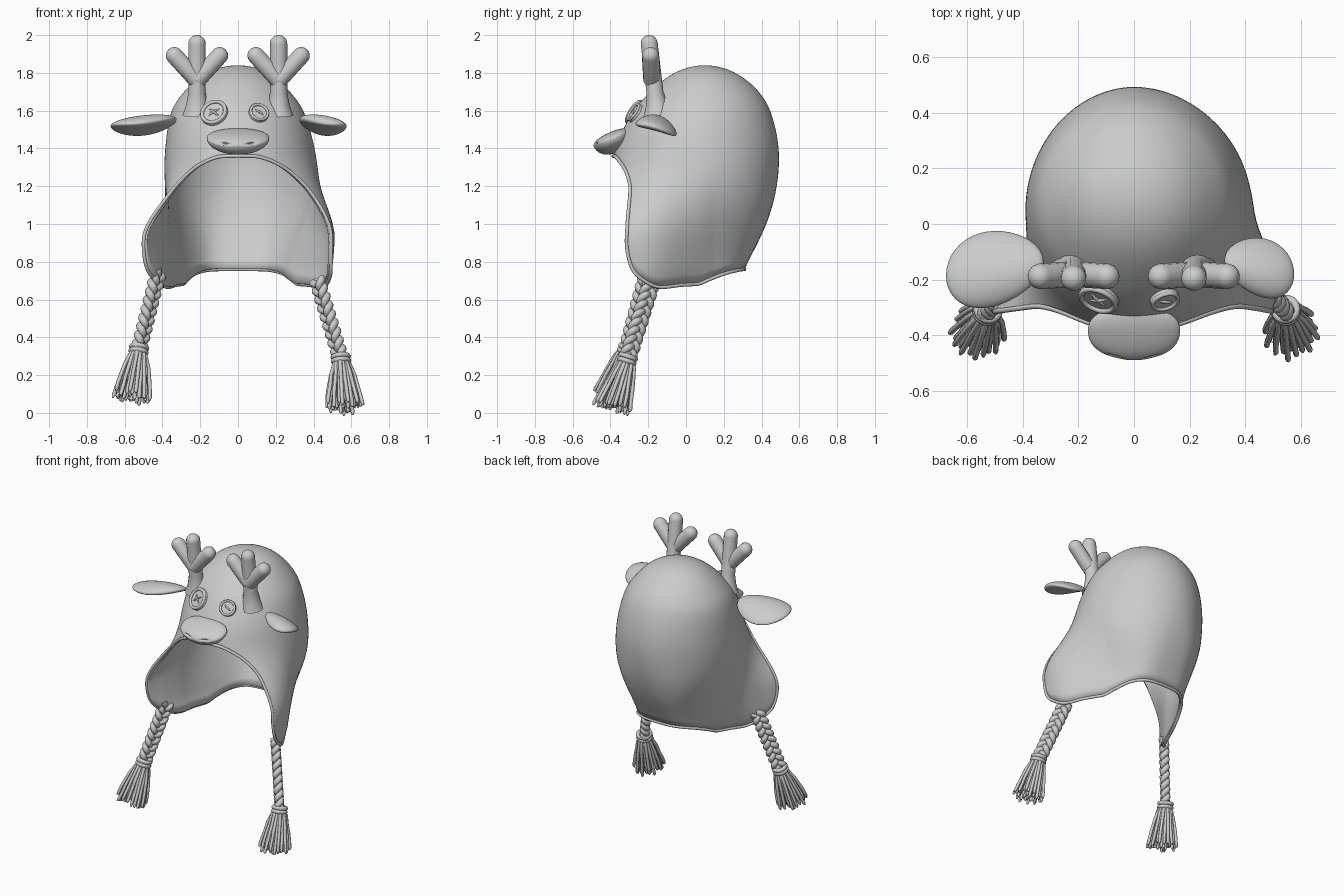
import bpy, bmesh, math, random
from mathutils import Vector, Matrix

random.seed(4)
cube = bpy.data.objects.get("Cube")
if cube:
    bpy.data.objects.remove(cube)

grey = bpy.data.materials.new("felt grey")
grey.use_nodes = True
grey.diffuse_color = (0.6, 0.6, 0.6, 1)
grey.node_tree.nodes["Principled BSDF"].inputs["Base Color"].default_value = (0.6, 0.6, 0.6, 1)


def finish(name, bm):
    mesh = bpy.data.meshes.new(name)
    for f in bm.faces:
        f.smooth = True
    bm.to_mesh(mesh)
    bm.free()
    mesh.materials.append(grey)
    obj = bpy.data.objects.new(name, mesh)
    bpy.context.collection.objects.link(obj)
    return obj


def tubes(name, paths, radius, sides=2, cyclic=False):
    """One curve object; each path is a list of (point, radius factor)."""
    cu = bpy.data.curves.new(name, 'CURVE')
    cu.dimensions = '3D'
    cu.bevel_depth = radius
    cu.bevel_resolution = sides
    cu.use_fill_caps = True
    for path in paths:
        sp = cu.splines.new('POLY')
        sp.points.add(len(path) - 1)
        sp.use_cyclic_u = cyclic
        sp.use_smooth = True
        for pt, (co, r) in zip(sp.points, path):
            pt.co = (*co, 1)
            pt.radius = r
    cu.materials.append(grey)
    obj = bpy.data.objects.new(name, cu)
    bpy.context.collection.objects.link(obj)
    return obj


def rod(start, end, r, base=1.0):
    """Straight path with a rounded far end."""
    start, end = Vector(start), Vector(end)
    d = (end - start).normalized()
    path = [(start, base), (start.lerp(end, 0.12), 1 + (base - 1) * 0.4), (start.lerp(end, 0.28), 1)]
    for k in range(8):
        a = k / 7 * math.pi / 2
        path.append((end + d * r * (math.sin(a) - 1), max(math.cos(a), 0.02)))
    return path


def sample(keys, table, x):
    """Cubic interpolation of table rows at x."""
    x = min(max(x, keys[0]), keys[-1])
    i = max(k for k in range(len(keys) - 1) if keys[k] <= x)
    n = len(keys) - 1
    h = keys[i + 1] - keys[i]
    t = (x - keys[i]) / h

    def slope(k, c):
        a, b = max(k - 1, 0), min(k + 1, n)
        return (table[b][c] - table[a][c]) / (keys[b] - keys[a]) * h
    return [(2*t**3 - 3*t*t + 1) * p + (t**3 - 2*t*t + t) * slope(i, c)
            + (3*t*t - 2*t**3) * q + (t**3 - t*t) * slope(i + 1, c)
            for c, (p, q) in enumerate(zip(table[i], table[i + 1]))]


def ramp(x, lo, hi):
    t = min(max((x - lo) / (hi - lo), 0), 1)
    return t * t * (3 - 2 * t)


# Hat shell: height, right width, left width, front y, back y, middle y
TOP = 1.84
SECTIONS = [(TOP, 0, 0, 0.1, 0.1, 0.1), (1.8, .165, .16, -.06, .26, .1),
            (1.7, .285, .275, -.19, .385, .09), (1.6, .35, .345, -.275, .445, .08),
            (1.4, .385, .405, -.375, .49, .06), (1.2, .39, .43, -.405, .48, .05),
            (1.0, .39, .43, -.42, .425, .05), (.75, .39, .41, -.42, .305, .05),
            (.64, .37, .37, -.40, .25, .05)]
DEPTHS = [math.sqrt(TOP - s[0]) for s in SECTIONS]
# Rim line: angle from the front, height
RIM = [(0, 1.36), (15, 1.355), (28, 1.32), (38, 1.27), (47, 1.19), (51, 1.09), (53, .98),
       (54, .87), (60, .76), (72, .69), (81, .665), (90, .68), (102, .71), (122, .74),
       (150, .757), (180, .76)]
RIM_KEYS = [i / (len(RIM) - 1) for i in range(len(RIM))]


def hat_point(angle, z, side):
    _, wr, wl, yf, yb, mid = sample(DEPTHS, SECTIONS, math.sqrt(max(TOP - z, 0)))
    s, c = max(math.sin(angle), 0), math.cos(angle)
    nape = ramp(1.3 - z, 0, .52)
    if c > 0:
        n = 2 + 2 * ramp(1.4 - z, 0, .5)
        x, y = s ** (2 / n), mid - (mid - yf) * c ** (2 / n)
    else:
        n = 1.95 + 1.05 * nape
        x, y = s ** (2 / n), mid + (yb - mid) * abs(c) ** (2 / n)
    # the flaps draw in towards the nape and flare at the front
    x *= 1 - .4 * nape * ramp(y, -.2, yb)
    low = ramp(1.32 - z, 0, .4)
    if side > 0:
        x = x * wl + low * .27 * max(.15 - y, 0) * x
    else:
        x = x * wr + low * 2.9 * max(-.075 - y, 0) ** 2 * x
    return Vector((side * x, y, z))


COLS, ROWS = 144, 44
bm = bmesh.new()
grid = []
for i in range(1, ROWS + 1):
    row = []
    for j in range(COLS):
        f = 2 * j / COLS
        side, h = (1, f) if f <= 1 else (-1, 2 - f)
        deg, rim_z = sample(RIM_KEYS, RIM, h)
        t = i / ROWS
        z = TOP - (TOP - rim_z) * t * t
        row.append(bm.verts.new(hat_point(math.radians(180 * h + (deg - 180 * h) * t), z, side)))
    grid.append(row)
crown = bm.verts.new((0, .1, TOP))
for j in range(COLS):
    k = (j + 1) % COLS
    bm.faces.new((crown, grid[0][j], grid[0][k]))
    for a, b in zip(grid, grid[1:]):
        bm.faces.new((a[j], b[j], b[k], a[k]))
rim_path = [(v.co.copy(), 1) for v in grid[-1]]
hat = finish("hat_shell", bm)
solid = hat.modifiers.new("thickness", 'SOLIDIFY')
solid.thickness = .018
solid.offset = -1
tubes("hat_rim", [rim_path], .0095, 3, cyclic=True)

# Snout with two nostril dimples
bm = bmesh.new()
bmesh.ops.create_uvsphere(bm, u_segments=64, v_segments=40, radius=1)
for v in bm.verts:
    x, y, z = v.co
    dent = sum(math.exp(-((x - s * .42) ** 2 + (z - .3) ** 2) / .018) for s in (-1, 1)) if y < 0 else 0
    z = z * .5 if z > 0 else z * 1.1
    y = math.copysign(abs(y) ** .85, y)
    v.co = (x * .165 * (1 + .06 * y), y * .105 + dent * .022, z * .07 - dent * .008)
snout = finish("snout", bm)
snout.location = (0, -.392, 1.452)
snout.rotation_euler.x = math.radians(24)

# Button eyes with stitches
for name, side, deg, r, stitches in (("right", -1, 20.5, .074, (40, -35)), ("left", 1, 18, .054, (-40,))):
    a, z = math.radians(deg), 1.585
    p = hat_point(a, z, side)
    du = hat_point(a + .02, z, side) - p
    dz = hat_point(a, z + .02, side) - p
    normal = du.cross(dz).normalized() * side
    frame = Matrix.Translation(p + normal * .006) @ normal.to_track_quat('Z', 'Y').to_matrix().to_4x4()
    bm = bmesh.new()
    bmesh.ops.create_cone(bm, cap_ends=True, segments=40, radius1=r, radius2=r * .95, depth=.016, matrix=frame)
    disc = finish(name + "_button", bm)
    for f in disc.data.polygons:
        f.use_smooth = len(f.vertices) == 4
    ring = [(frame @ Vector((r * .87 * math.cos(q * math.pi / 20), r * .87 * math.sin(q * math.pi / 20), .009)), 1)
            for q in range(40)]
    tubes(name + "_button_rim", [ring], r * .14, 3, cyclic=True)
    threads = []
    for d in stitches:
        v = Vector((math.cos(math.radians(d)), math.sin(math.radians(d)), 0)) * r * .5
        threads.append([(frame @ (v * k + Vector((0, 0, .012 - .006 * k * k))), 1 - .5 * k * k)
                        for k in (-1, -.5, 0, .5, 1)])
    tubes(name + "_button_stitch", threads, .0065, 3)

# Antlers: a stem and two prongs each
for name, x in (("right", -.217), ("left", .215)):
    r = .046
    paths = [rod((x, -.15, 1.575), (x, -.2, 2.0), r, 1.7)]
    for s in (-1, 1):
        paths.append(rod((x, -.18, 1.76), (x + s * .15, -.19, 1.925), r))
    tubes(name + "_antler", paths, r, 5)

# Ears: flattened, cupped leaves
for name, side, cx, cy, lx, ly in (("right", -1, .50, -.16, .175, .135), ("left", 1, .45, -.155, .125, .105)):
    bm = bmesh.new()
    bmesh.ops.create_uvsphere(bm, u_segments=40, v_segments=24, radius=1)
    for v in bm.verts:
        x, y, z = v.co
        width = ly * (1 + .15 * x)
        v.co = (side * (cx + x * lx), cy + y * width - .025 * x,
                1.535 + z * .036 - y * .03 - .03 * y * y - .018 * x)
    bmesh.ops.recalc_face_normals(bm, faces=bm.faces)
    finish(name + "_ear", bm)

# Braided cords, knots and tassels
for name, side, top, knot, end in (
        ("right", -1, (-.42, -.2, .75), (-.525, -.31, .335), (-.565, -.395, .075)),
        ("left", 1, (.42, -.18, .70), (.545, -.31, .285), (.565, -.395, .025))):
    top, knot, end = Vector(top), Vector(knot), Vector(end)
    axis = (knot - top).normalized()
    wide = axis.cross(Vector((-side, -.7, 0))).normalized()
    deep = axis.cross(wide)
    strands = []
    for s in range(3):
        path = []
        for k in range(81):
            w = k / 80 * math.tau * 3 + s * math.tau / 3
            path.append((top.lerp(knot, k / 80) + wide * .032 * math.sin(w) + deep * .013 * math.sin(2 * w), 1))
        strands.append(path)
    tubes(name + "_braid", strands, .02, 3)

    down = (end - knot).normalized()
    e1 = down.orthogonal().normalized()
    e2 = down.cross(e1)
    wraps = []
    for lift in (-.012, .012):
        wraps.append([(knot + down * lift + (e1 * math.cos(q * math.tau / 24) + e2 * math.sin(q * math.tau / 24)) * .04, 1)
                      for q in range(24)])
    tubes(name + "_knot", wraps, .014, 3, cyclic=True)

    threads = []
    for k in range(44):
        q = k * 2.39996
        rad = math.sqrt((k + .5) / 44)
        out = e1 * math.cos(q) + e2 * math.sin(q)
        reach = random.uniform(.92, 1.06)
        path = []
        for t in (0, .15, .35, .6, .8, .95, 1):
            spread = rad * (.03 + .074 * t ** .7) + random.uniform(-.003, .003)
            path.append((knot + (end - knot) * t * reach + out * spread, .5 if t == 1 else 1))
        threads.append(path)
    tubes(name + "_tassel", threads, .0105, 2)
